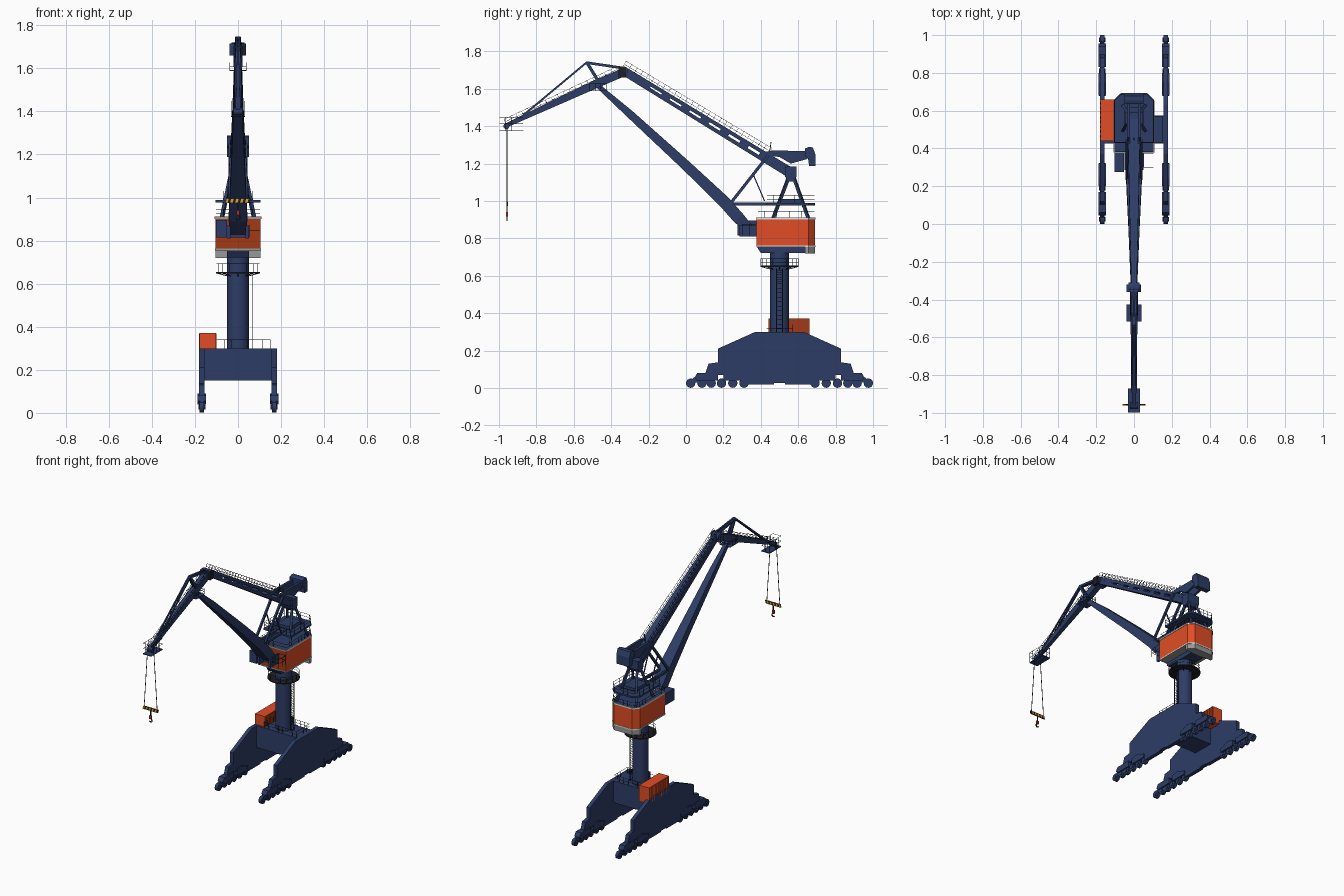
import bpy, bmesh, math
from mathutils import Vector, Matrix

if "Cube" in bpy.data.objects:
    bpy.data.objects.remove(bpy.data.objects["Cube"])


def material(name, rgb):
    m = bpy.data.materials.new(name)
    m.use_nodes = True
    m.diffuse_color = (*rgb, 1)
    m.node_tree.nodes["Principled BSDF"].inputs["Base Color"].default_value = (*rgb, 1)
    return m


NAVY = material("navy paint", (.026, .046, .132))
ORANGE = material("orange paint", (.75, .073, .018))
RUST = material("rust orange paint", (.36, .04, .008))
WHITE = material("white paint", (.75, .76, .75))
GREY = material("grey paint", (.3, .32, .31))
DARK = material("dark steel", (.012, .014, .02))
YELLOW = material("warning yellow", (.85, .37, .02))
RED = material("hook red", (.5, .02, .02))


# Shape helpers: each adds to a bmesh
def box(bm, lo, hi):
    lo, hi = Vector(lo), Vector(hi)
    m = Matrix.Translation((lo + hi) / 2) @ Matrix.Diagonal((*(hi - lo), 1))
    bmesh.ops.create_cube(bm, size=1, matrix=m)


def skin(bm, rings):
    vs = [[bm.verts.new(p) for p in r] for r in rings]
    n = len(vs[0])
    for a, b in zip(vs, vs[1:]):
        for i in range(n):
            bm.faces.new((a[i], a[(i + 1) % n], b[(i + 1) % n], b[i]))
    bm.faces.new(vs[0][::-1])
    bm.faces.new(vs[-1])


def side_prism(bm, pts, x0, x1):
    skin(bm, [[(x, y, z) for y, z in pts] for x in (x0, x1)])


def plan_prism(bm, pts, z0, z1):
    skin(bm, [[(x, y, z) for x, y in pts] for z in (z0, z1)])


def bar(bm, p, q, w=.0012, h=None):
    p, q = Vector(p), Vector(q)
    h = h or w
    d = (q - p).normalized()
    s = d.cross(Vector((0, 0, 1)))
    s = s.normalized() if s.length > .01 else Vector((1, 0, 0))
    u = s.cross(d)
    skin(bm, [[c + s * a * w + u * b * h for a, b in ((-1, -1), (1, -1), (1, 1), (-1, 1))] for c in (p, q)])


def girder(bm, stations):
    # stations: y, z, half width, half depth
    rings = []
    for i, (y, z, w, h) in enumerate(stations):
        a, b = stations[max(i - 1, 0)], stations[min(i + 1, len(stations) - 1)]
        t = Vector((0, b[0] - a[0], b[1] - a[1])).normalized()
        n = Vector((0, -t.z, t.y)) * h
        c = Vector((0, y, z))
        x = Vector((w, 0, 0))
        rings.append([c - x - n, c + x - n, c + x + n, c - x + n])
    skin(bm, rings)


def drum(bm, centre, r, depth, n=32, axis="Z"):
    rot = Matrix.Rotation(math.pi / 2, 4, "Y") if axis == "X" else Matrix()
    bmesh.ops.create_cone(bm, cap_ends=True, segments=n, radius1=r, radius2=r, depth=depth,
                          matrix=Matrix.Translation(centre) @ rot)


def rail(bm, path, height=.035, up=(0, 0, 1), closed=False, gap=.035):
    up = Vector(up).normalized() * height
    path = [Vector(p) for p in path]
    if closed:
        path.append(path[0])
    for p, q in zip(path, path[1:]):
        for f in (.5, 1):
            bar(bm, p + up * f, q + up * f, .0008)
        n = max(1, round((q - p).length / gap))
        for i in range(n + 1):
            c = p.lerp(q, i / n)
            bar(bm, c, c + up, .0008)


def part(name, mat, build, smooth=False):
    bm = bmesh.new()
    build(bm)
    bmesh.ops.recalc_face_normals(bm, faces=bm.faces)
    me = bpy.data.meshes.new(name)
    bm.to_mesh(me)
    bm.free()
    me.materials.append(mat)
    ob = bpy.data.objects.new(name, me)
    bpy.context.collection.objects.link(ob)
    if smooth:
        bpy.ops.object.select_all(action="DESELECT")
        ob.select_set(True)
        bpy.context.view_layer.objects.active = ob
        bpy.ops.object.shade_smooth_by_angle(angle=math.radians(35))
    return ob


def paint(ob, mats, rule):
    for m in mats:
        ob.data.materials.append(m)
    for f in ob.data.polygons:
        f.material_index = rule(f)


def boxes(name, mat, *pairs):
    return part(name, mat, lambda bm: [box(bm, a, b) for a, b in pairs])


def rect(x0, x1, y0, y1, z):
    return [(x0, y0, z), (x1, y0, z), (x1, y1, z), (x0, y1, z)]


# Portal: side frames, bogies and wheels
half = [(.5, .3), (.37, .3), (.17, .21), (.17, .13), (.25, .07), (.32, .02), (.47, .02), (.47, .027), (.5, .027)]
frame = half + [(1 - y, z) for y, z in half[-2:0:-1]]
for side, s in (("left", 1), ("right", -1)):
    x = s * .168
    part(side + "_frame", NAVY, lambda bm: side_prism(bm, frame, x - .013, x + .013))

    def bogies(bm):
        for f in (lambda y: y, lambda y: 1 - y):
            for pts, w in (([(.045, .055), (.06, .08), (.17, .08), (.17, .04), (.06, .04)], .02),
                           ([(.1, .07), (.12, .13), (.19, .14), (.26, .1), (.26, .07)], .013),
                           ([(.2, .04), (.2, .08), (.25, .09), (.32, .065), (.32, .04)], .02),
                           ([(.0, .02), (.04, .055), (.1, .055), (.13, .02), (.085, .035)], .009)):
                side_prism(bm, [(f(y), z) for y, z in pts], x - w, x + w)
    part(side + "_bogies", NAVY, bogies)

    def wheels(bm):
        for y in (.025, .085, .135, .19, .25, .31):
            for yy in (y, 1 - y):
                drum(bm, (x, yy, .026), .025, .022, 16, "X")
                drum(bm, (x, yy, .026), .012, .032, 10, "X")
    part(side + "_wheels", NAVY, wheels, True)

boxes("cross_beam", NAVY, ((-.168, .425, .15), (.168, .575, .3)))


# Equipment container with ribbed sides
def container(bm):
    box(bm, (-.178, .44, .26), (-.102, .66, .372))
    for i in range(9):
        y = .447 + i * .025
        box(bm, (-.181, y, .265), (-.099, y + .01, .368))
paint(part("container", ORANGE, container), [RUST], lambda f: int(f.normal.x > .5))

# Column and its gallery
part("column", NAVY, lambda bm: drum(bm, (0, .5, .53), .05, .46), True)


def gallery(bm):
    drum(bm, (0, .5, .651), .102, .006)
    for i in range(8):
        d = Vector((math.cos(i * math.pi / 4), math.sin(i * math.pi / 4), 0))
        c = Vector((0, .5, .635))
        bar(bm, c + d * .045, c + d * .095 + Vector((0, 0, .013)), .002)
part("column_gallery", DARK, gallery, True)


def column_ladder(bm):
    for y in (.484, .516):
        bar(bm, (.068, y, .3), (.068, y, .64), .0018)
    for i in range(28):
        z = .305 + i * .012
        bar(bm, (.068, .484, z), (.068, .516, z), .0008)
part("column_ladder", DARK, column_ladder)


# Machinery house: chamfered plan, navy roof, darker front, pale trims
def plan(x, y0, y1, c):
    return [(-x, y0), (x, y0), (x, y1 - c), (x - c, y1), (c - x, y1), (-x, y1 - c)]


house = part("machinery_house", ORANGE, lambda bm: plan_prism(bm, plan(.105, .378, .69, .035), .76, .905))
paint(house, [NAVY, RUST], lambda f: 1 if f.normal.z > .5 else 2 if f.normal.y < -.5 else 0)


def trims(bm):
    plan_prism(bm, plan(.107, .377, .692, .036), .755, .763)
    rim = plan(.105, .378, .69, .035)
    for a, b in zip(rim, rim[1:] + rim[:1]):
        bar(bm, (*a, .906), (*b, .906), .003, .005)
trim = part("house_trim", WHITE, trims)
paint(trim, [GREY], lambda f: int(f.normal.y < -.5 or f.normal.z < -.5))
part("counterweight_base", GREY, lambda bm: plan_prism(bm, [(-.105, .635), (.105, .635)] + plan(.105, .6, .69, .035)[2:], .72, .756))
part("slew_base", NAVY, lambda bm: side_prism(bm, [(.38, .753), (.4, .722), (.635, .722), (.635, .753)], -.05, .05))
boxes("operator_cab", NAVY, ((-.103, .275, .815), (-.052, .38, .895)))
boxes("boom_foot", NAVY, ((-.05, .285, .81), (-.035, .38, .87)), ((.035, .285, .81), (.05, .38, .87)),
      ((-.035, .33, .815), (.035, .38, .85)))


# A-frame with upper deck
def a_frame(bm):
    for s in (-1, 1):
        for y0, y1 in ((.465, .55), (.655, .575)):
            bar(bm, (s * .075, y0, .905), (s * .028, y1, 1.13), .0075)
    side_prism(bm, [(.53, 1.185), (.59, 1.185), (.59, 1.13), (.575, 1.105), (.545, 1.105), (.53, 1.13)], -.045, .045)
part("a_frame", NAVY, a_frame)
part("upper_deck", NAVY, lambda bm: plan_prism(bm, plan(.105, .43, .69, .035), .977, .988))


def luffing_gear(bm):
    for s in (-1, 1):
        bar(bm, (s * .025, .24, .985), (s * .025, .55, .985), .007, .008)
        bar(bm, (s * .038, .24, .99), (s * .038, .44, 1.245), .006, .008)
        bar(bm, (s * .035, .36, 1.14), (s * .035, .42, 1.0), .003)
    box(bm, (-.05, .5, .988), (.05, .62, 1.01))
part("luffing_gear", NAVY, luffing_gear)


# Counterweight lever
def lever(bm):
    for s in (-1, 1):
        side_prism(bm, [(.42, 1.262), (.46, 1.27), (.65, 1.267), (.65, 1.225), (.56, 1.2), (.5, 1.235), (.42, 1.247)],
                   s * .03 - .008, s * .03 + .008)
    side_prism(bm, [(.635, 1.28), (.655, 1.288), (.678, 1.287), (.692, 1.25), (.692, 1.187), (.658, 1.187), (.652, 1.23), (.635, 1.24)], -.05, .05)
part("counterweight_lever", NAVY, lever)

# Boom, tie beam and jib
part("main_boom", NAVY, lambda bm: girder(bm, [(-.47, 1.615, .011, .012), (-.3, 1.465, .018, .021), (0, 1.19, .03, .027),
     (.205, .995, .04, .032), (.28, .91, .043, .032), (.35, .84, .034, .022)]))
A, B = Vector((0, -.34, 1.7)), Vector((0, .56, 1.15))
N = Vector((0, .55, .9)).normalized()


def tie_beam(bm):
    for k in (-1, 1):
        p, q = A + N * k * .013, B + N * k * .018
        girder(bm, [(p.y, p.z, .014, .01), (q.y, q.z, .036, .01)])
    for i in range(9):
        t0 = i / 8.6
        t1 = t0 + (.15 if i in (0, 7) else .05)
        p, q = A.lerp(B, t0), A.lerp(B, min(t1, 1))
        girder(bm, [(p.y, p.z, .013 + .02 * t0, .016), (q.y, q.z, .013 + .02 * t1, .016)])
part("tie_beam", NAVY, tie_beam)


def jib(bm):
    girder(bm, [(-.97, 1.4, .011, .011), (-.7, 1.525, .014, .018), (-.47, 1.63, .02, .022), (-.33, 1.69, .02, .022)])
    for s in (-1, 1):
        x = s * .011
        bar(bm, (x, -.88, 1.45), (s * .005, -.53, 1.742), .004, .005)
        bar(bm, (s * .005, -.535, 1.74), (x, -.33, 1.71), .005, .007)
        bar(bm, (s * .005, -.53, 1.74), (x, -.45, 1.61), .005, .008)
    drum(bm, (0, -.335, 1.695), .025, .06, 16, "X")
    drum(bm, (0, -.96, 1.4), .016, .04, 16, "X")
part("jib", NAVY, jib)
boxes("boom_platforms", NAVY, ((-.032, -.998, 1.373), (.032, -.87, 1.378)), ((-.04, -.515, 1.587), (.04, -.425, 1.592)),
      ((-.04, -.36, 1.66), (.02, -.32, 1.715)))
boxes("knee_drive", DARK, ((.02, -.36, 1.66), (.038, -.32, 1.715)))


# Handrails
def railings(bm):
    rail(bm, rect(-.1, .15, .43, .57, .3), .04, closed=True)
    rail(bm, [(.1 * math.cos(i * math.pi / 8), .5 + .1 * math.sin(i * math.pi / 8), .654) for i in range(16)], .038, closed=True)
    rail(bm, [(x, y, .905) for x, y in plan(.102, .385, .687, .035)], .04, closed=True)
    rail(bm, [(x, y, .988) for x, y in plan(.102, .433, .687, .035)], .042, closed=True)
    rail(bm, rect(.052, .103, .3, .375, .815), .06, closed=True)
    rail(bm, rect(-.031, .031, -.997, -.872, 1.378), .07, closed=True)
    rail(bm, rect(-.039, .039, -.514, -.426, 1.592), .035, closed=True)
    for s in (-1, 1):
        rail(bm, [(s * .013, A.y, 1.715), (s * .03, .44, 1.25)], .038, N)
        rail(bm, [(s * .013, -.96, 1.41), (s * .018, -.36, 1.69)], .03, (0, -.45, .9))
    bar(bm, (0, .445, 1.25), (0, .455, 1.315), .002)
part("handrails", DARK, railings)


# Hoist ropes, striped spreader beam and hook
def ropes(bm):
    for s in (-1, 1):
        bar(bm, (s * .024, -.957, 1.39), (s * .05, -.957, .99), .0015)
part("hoist_ropes", DARK, ropes)


def stripes(bm):
    for i in range(10):
        x = -.06 + i * .0115
        skin(bm, [[(x, y, .974), (x + .0115, y, .974), (x + .0175, y, .995), (x + .006, y, .995)] for y in (-.961, -.953)])
paint(part("spreader_beam", YELLOW, stripes), [DARK], lambda f: f.index // 6 % 2)
boxes("hook_block", RED, ((-.008, -.962, .918), (.008, -.952, .94)))


def hook(bm):
    bar(bm, (0, -.957, .94), (0, -.957, .975), .003)
    pts = [Vector((.011 * math.sin(a), -.957, .907 + .011 * math.cos(a))) for a in [i * .6 for i in range(8)]]
    for p, q in zip(pts, pts[1:]):
        bar(bm, p, q, .003)
part("hook", DARK, hook)
